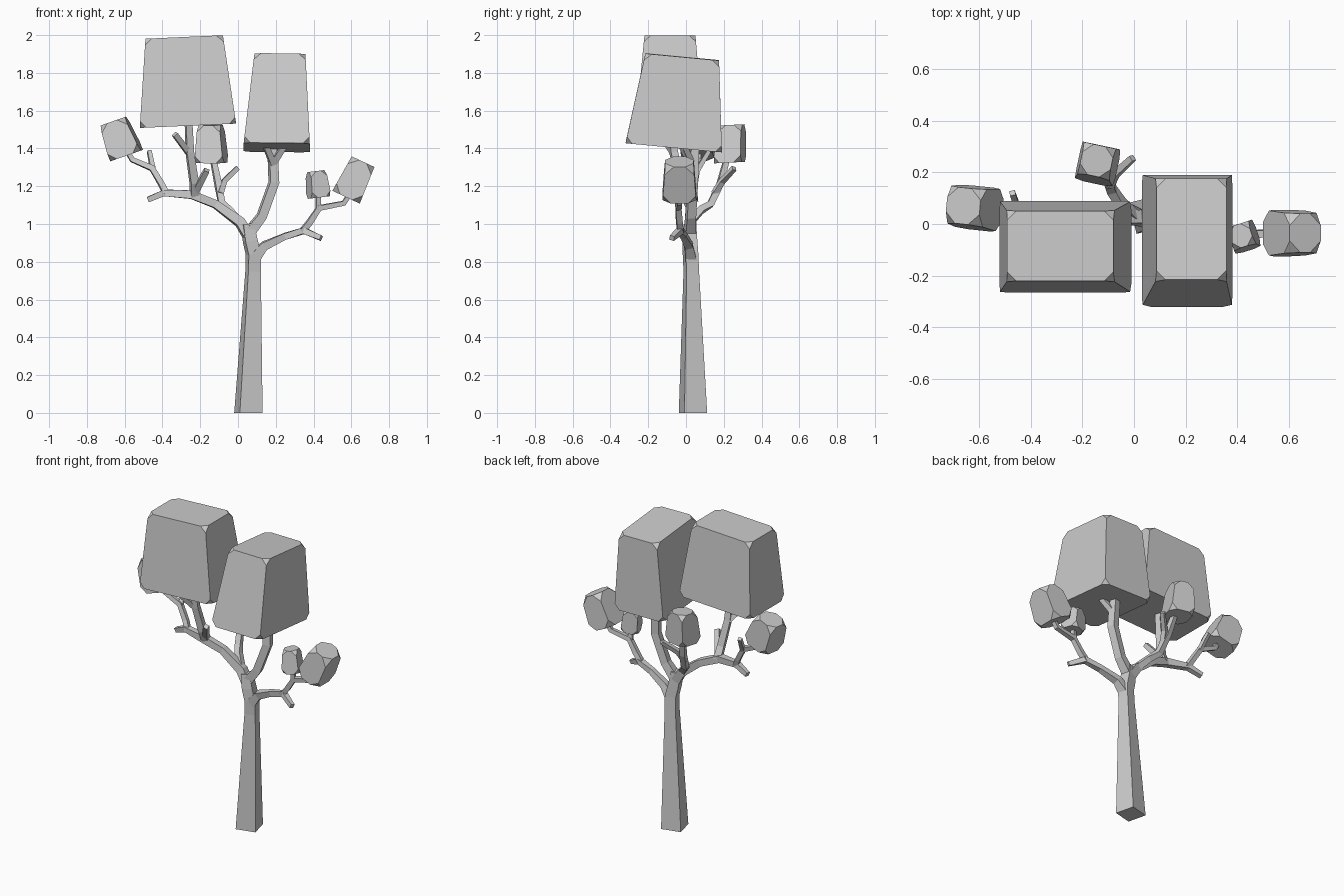
import bpy, bmesh, math
from mathutils import Vector, Matrix

SIDE = Vector((-math.sin(math.radians(14)), math.cos(math.radians(14)), 0))


def finish(bm, name):
    bmesh.ops.recalc_face_normals(bm, faces=bm.faces)
    me = bpy.data.meshes.new(name)
    bm.to_mesh(me)
    bm.free()
    ob = bpy.data.objects.new(name, me)
    bpy.context.collection.objects.link(ob)
    return ob


def limb(name, *pts):
    """Four-sided tapered limb through points (x, y, z, half width)."""
    bm = bmesh.new()
    ps = [Vector(p[:3]) for p in pts]
    rings = []
    for i, p in enumerate(ps):
        t = Vector((0, 0, 0))
        if i > 0:
            t += (p - ps[i - 1]).normalized()
        if i < len(ps) - 1:
            t += (ps[i + 1] - p).normalized()
        t = Vector((0, 0, 1)) if p.z == 0 else t.normalized()
        a = (SIDE - t * SIDE.dot(t)).normalized()
        b = t.cross(a)
        r = pts[i][3]
        rings.append([bm.verts.new(p + r * (a * u + b * v))
                      for u, v in ((-1, -1), (1, -1), (1, 1), (-1, 1))])
    for r0, r1 in zip(rings, rings[1:]):
        for k in range(4):
            j = (k + 1) % 4
            bm.faces.new((r0[k], r0[j], r1[j], r1[k]))
    bm.faces.new(rings[0])
    bm.faces.new(rings[-1])
    return finish(bm, name)


def crown(name, bottom, bsize, top, tsize, slope=(0, 0), turn=0, cut=0.035):
    """Tapered leaf block with sloped ends and clipped corners."""
    bm = bmesh.new()
    bmesh.ops.create_cube(bm, size=1)
    rot = Matrix.Rotation(math.radians(turn), 3, 'Z')
    for v in bm.verts:
        c, s = (top, tsize) if v.co.z > 0 else (bottom, bsize)
        d = rot @ Vector((v.co.x * s[0], v.co.y * s[1], 0))
        d.z = d.x * slope[0] + d.y * slope[1]
        v.co = Vector(c) + d
    bmesh.ops.bevel(bm, geom=bm.verts[:], offset=cut, segments=1,
                    affect='VERTICES')
    return finish(bm, name)


# Trunk
limb("trunk", (.055, .037, 0, .062), (.08, .028, .75, .034),
     (.082, .024, .84, .034), (.065, .02, .91, .033), (.05, .02, 1.0, .028))

# Right low bough, its twigs and leaf stems
limb("right_bough", (.085, .022, .82, .03), (.14, .015, .885, .022),
     (.25, -.01, .935, .017), (.35, -.03, .965, .017), (.44, -.075, .925, .013))
limb("right_stem", (.34, -.03, .96, .016), (.38, -.035, 1.01, .016),
     (.43, -.04, 1.085, .015), (.56, -.035, 1.11, .013), (.60, -.035, 1.17, .012))
limb("right_small_stem", (.425, -.04, 1.08, .013), (.425, -.05, 1.17, .012))

# Upright bough under the right crown
limb("upright_bough", (.055, .02, .95, .028), (.125, .025, 1.04, .024),
     (.19, .035, 1.22, .024), (.185, .04, 1.34, .023), (.18, .045, 1.42, .02))
limb("upright_twig_right", (.185, .035, 1.32, .017), (.25, -.01, 1.42, .014))
limb("upright_twig_left", (.19, .035, 1.31, .017), (.14, -.03, 1.43, .014))

# Left bough with twigs and stems
limb("left_bough", (.06, .02, .93, .028), (.01, .025, 1.01, .026),
     (-.12, .02, 1.105, .021), (-.245, 0, 1.155, .022),
     (-.39, .03, 1.165, .017), (-.475, .05, 1.13, .014))
limb("left_stem", (-.38, .03, 1.16, .016), (-.405, .045, 1.21, .015),
     (-.455, .06, 1.295, .015), (-.56, .065, 1.34, .013), (-.60, .065, 1.41, .012))
limb("left_stem_twig", (-.45, .06, 1.285, .013), (-.47, .12, 1.385, .011))
limb("left_crown_stem", (-.23, .005, 1.145, .022), (-.232, -.03, 1.22, .021),
     (-.255, -.065, 1.38, .019), (-.262, -.085, 1.54, .017))
limb("left_crown_twig", (-.255, -.06, 1.37, .016), (-.335, -.13, 1.475, .014))
limb("left_front_twig", (-.225, -.01, 1.175, .018), (-.165, -.09, 1.285, .014))

# Back bough
limb("back_bough", (.0, .03, 1.02, .02), (-.05, .08, 1.075, .018),
     (-.085, .13, 1.105, .018), (-.105, .18, 1.21, .017), (-.135, .22, 1.36, .014))
limb("back_twig", (-.095, .15, 1.16, .015), (-.075, .19, 1.225, .014),
     (-.005, .255, 1.295, .012))

# Two large crowns
crown("left_crown", (-.265, -.088, 1.52), (.51, .355), (-.285, -.085, 1.99),
      (.41, .27), slope=(.045, 0))
crown("right_crown", (.205, -.065, 1.405), (.35, .51), (.222, -.02, 1.885),
      (.27, .39), slope=(-.01, -.095))

# Small leaf blocks
crown("far_left_leaf", (-.59, .06, 1.362), (.165, .17), (-.66, .07, 1.545),
      (.13, .14), slope=(.35, 0), turn=-6, cut=.042)
crown("back_leaf", (-.14, .23, 1.325), (.155, .15), (-.145, .245, 1.525),
      (.12, .12), slope=(0, .05), turn=-12, cut=.037)
crown("small_right_leaf", (.428, -.05, 1.14), (.105, .11), (.412, -.045, 1.28),
      (.085, .09), slope=(.12, 0), turn=18, cut=.03)
crown("far_right_leaf", (.572, -.035, 1.142), (.145, .18), (.662, -.035, 1.33),
      (.12, .15), slope=(-.47, 0), turn=0, cut=.045)
